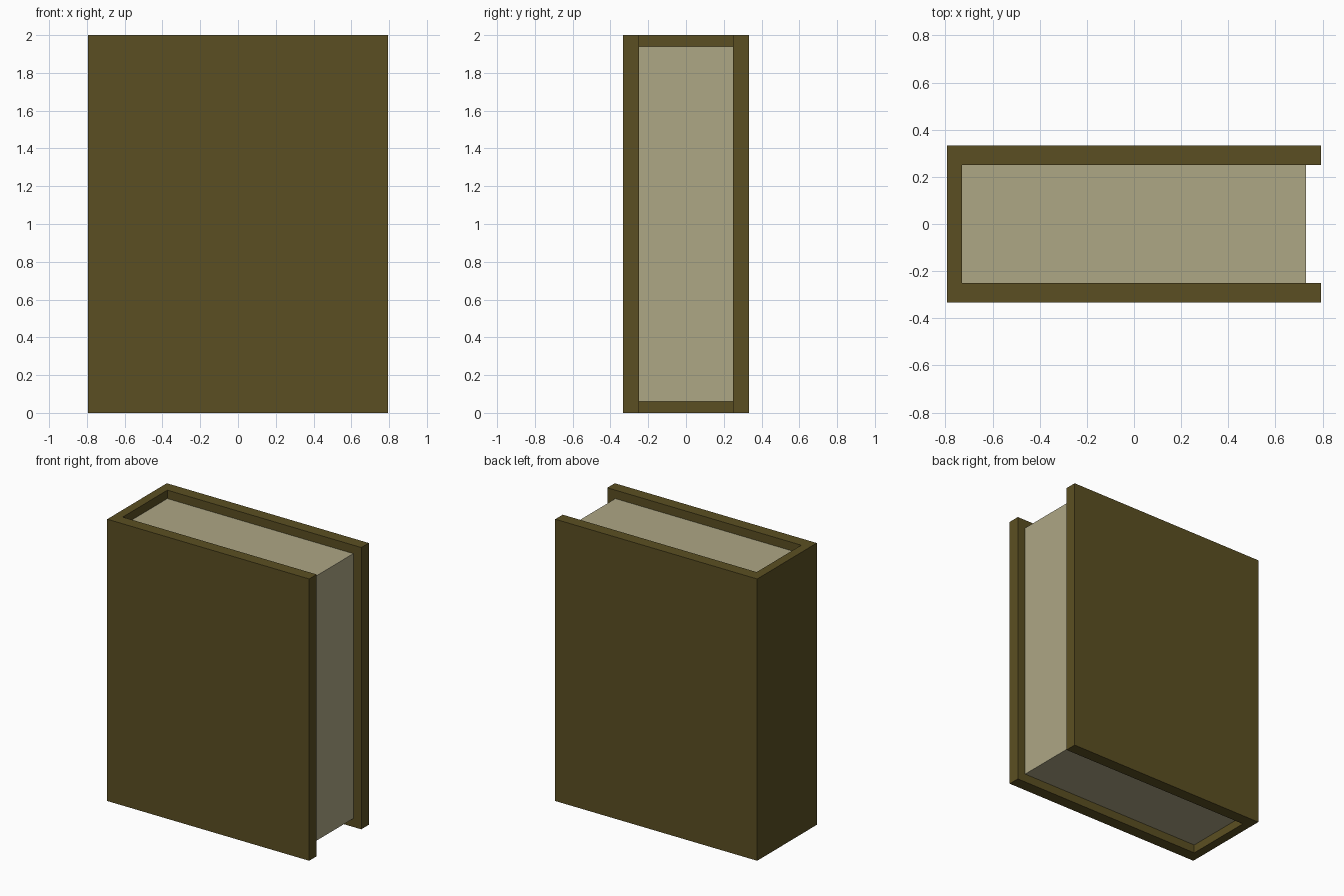
import bpy, bmesh

if "Cube" in bpy.data.objects:
    bpy.data.objects.remove(bpy.data.objects["Cube"])

HX, HY, H = 0.793, 0.334, 2.0      # outer half width, half thickness, height
PX, PY, INSET = 0.73, 0.25, 0.06   # page block half sizes and vertical inset


def material(name, rgb):
    m = bpy.data.materials.new(name)
    m.diffuse_color = (*rgb, 1.0)
    m.use_nodes = True
    m.node_tree.nodes["Principled BSDF"].inputs["Base Color"].default_value = m.diffuse_color
    return m


def extrude_profile(name, points, z0, z1, mat):
    bm = bmesh.new()
    face = bm.faces.new([bm.verts.new((x, y, z0)) for x, y in points])
    ext = bmesh.ops.extrude_face_region(bm, geom=[face])
    top = [v for v in ext["geom"] if isinstance(v, bmesh.types.BMVert)]
    bmesh.ops.translate(bm, verts=top, vec=(0, 0, z1 - z0))
    bmesh.ops.recalc_face_normals(bm, faces=bm.faces)
    mesh = bpy.data.meshes.new(name)
    bm.to_mesh(mesh)
    bm.free()
    mesh.materials.append(mat)
    obj = bpy.data.objects.new(name, mesh)
    bpy.context.collection.objects.link(obj)
    return obj


cover_mat = material("olive brown cover", (0.105, 0.078, 0.016))
page_mat = material("aged paper", (0.42, 0.385, 0.235))

# Cover: U-shaped plan, spine on the left with two boards
extrude_profile("cover", [(-HX, -HY), (HX, -HY), (HX, -PY), (-PX, -PY),
                          (-PX, PY), (HX, PY), (HX, HY), (-HX, HY)],
                0, H, cover_mat)

# Page block: set in from the top, bottom and fore edge
extrude_profile("pages", [(-PX, -PY), (PX, -PY), (PX, PY), (-PX, PY)],
                INSET, H - INSET, page_mat)
